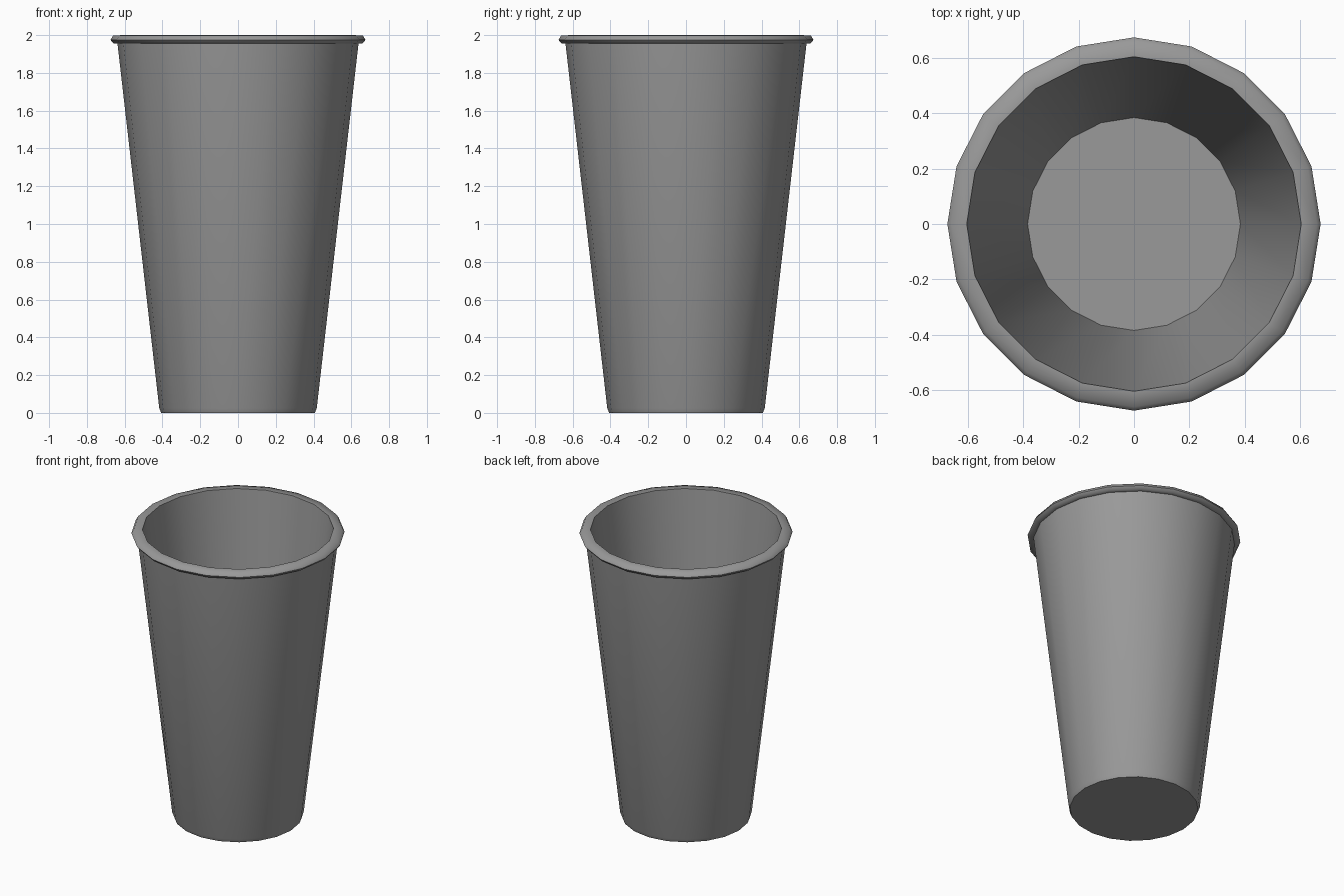
import bpy, bmesh, math

if "Cube" in bpy.data.objects:
    bpy.data.objects.remove(bpy.data.objects["Cube"])

SIDES = 20

# Cup cross-section (radius, z): outside bottom, up the wall, over the lip, down inside
profile = [
    (0.407, 0.0), (0.417, 0.025),                          # narrow foot
    (0.638, 1.955),                                        # outer wall
    (0.661, 1.957), (0.675, 1.975), (0.661, 1.998),        # lip
    (0.605, 2.0), (0.385, 0.04),                           # inner wall
]

bm = bmesh.new()
rings = [[bm.verts.new((r * math.cos(2 * math.pi * i / SIDES),
                        r * math.sin(2 * math.pi * i / SIDES), z))
          for i in range(SIDES)] for r, z in profile]

# Skin between rings
for a, b in zip(rings, rings[1:]):
    for i in range(SIDES):
        j = (i + 1) % SIDES
        bm.faces.new((a[i], a[j], b[j], b[i]))

# Underside and inside floor
bm.faces.new(rings[0][::-1])
bm.faces.new(rings[-1])
bmesh.ops.recalc_face_normals(bm, faces=bm.faces)

mesh = bpy.data.meshes.new("cup")
bm.to_mesh(mesh)
bm.free()
cup = bpy.data.objects.new("cup", mesh)
bpy.context.collection.objects.link(cup)

# Dark grey finish
grey = bpy.data.materials.new("dark_grey")
grey.diffuse_color = (0.32, 0.32, 0.32, 1.0)
grey.use_nodes = True
grey.node_tree.nodes["Principled BSDF"].inputs["Base Color"].default_value = grey.diffuse_color
mesh.materials.append(grey)

# Smooth round walls, crisp rim and floor edges
bpy.context.view_layer.objects.active = cup
cup.select_set(True)
bpy.ops.object.shade_smooth_by_angle(angle=math.radians(62))
